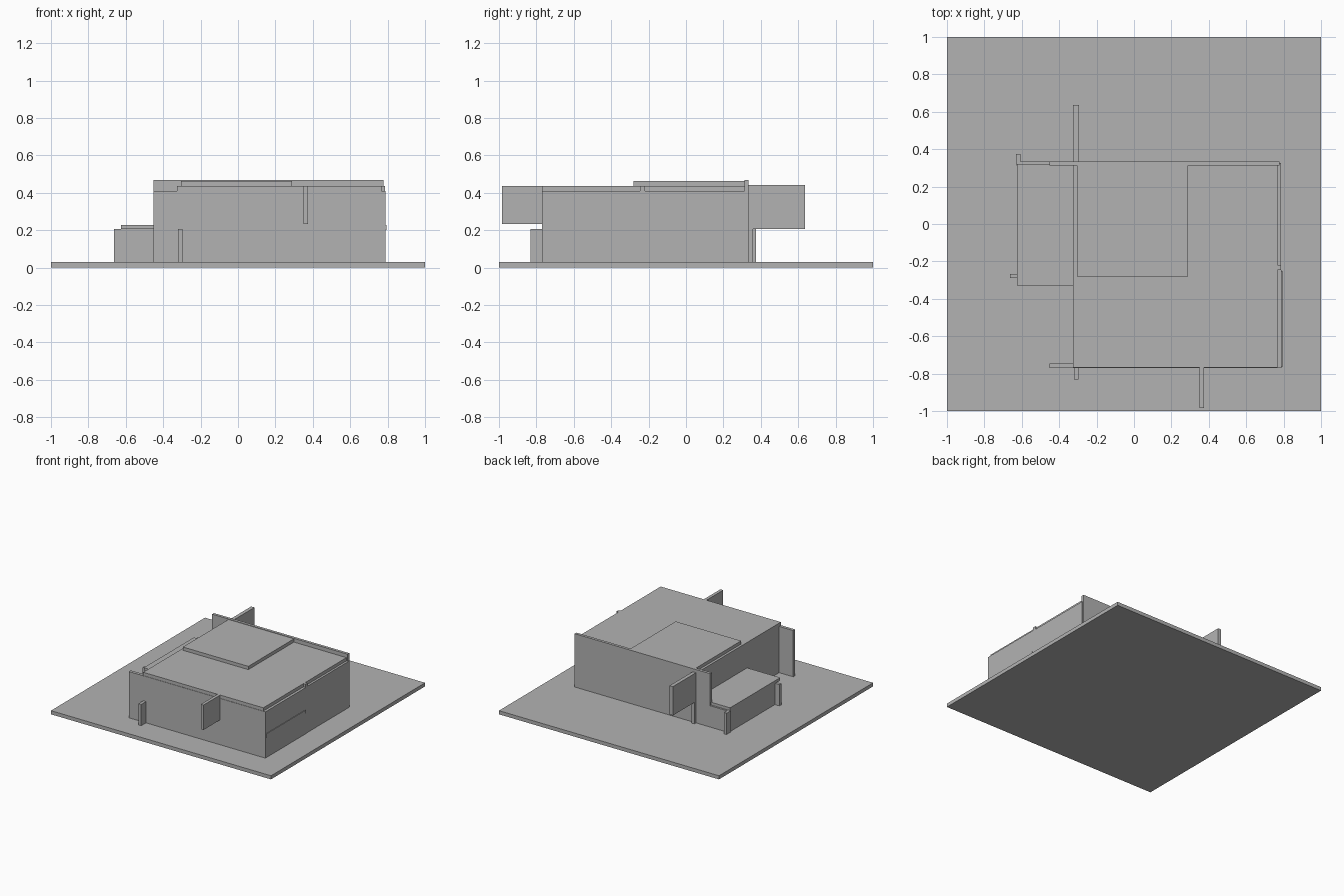
import bpy

if "Cube" in bpy.data.objects:
    bpy.data.objects.remove(bpy.data.objects["Cube"], do_unlink=True)

# One plain grey for the whole model
grey = bpy.data.materials.new("plain_grey")
grey.use_nodes = True
colour = (0.45, 0.45, 0.45, 1)
grey.diffuse_color = colour
grey.node_tree.nodes["Principled BSDF"].inputs["Base Color"].default_value = colour

GROUND, LOW, WALL, ROOF = 0.03, 0.205, 0.41, 0.437


def prism(name, axis, outline, lo, hi):
    """Extrude an outline in the plane across the given axis (y or z)."""
    def place(a, b, t):
        return (a, t, b) if axis == "y" else (a, b, t)
    n = len(outline)
    verts = [place(a, b, t) for t in (lo, hi) for a, b in outline]
    faces = [tuple(range(n))[::-1], tuple(range(n, 2 * n))]
    faces += [(i, (i + 1) % n, n + (i + 1) % n, n + i) for i in range(n)]
    if axis == "y":
        faces = [f[::-1] for f in faces]
    mesh = bpy.data.meshes.new(name)
    mesh.from_pydata(verts, [], faces)
    mesh.materials.append(grey)
    obj = bpy.data.objects.new(name, mesh)
    bpy.context.collection.objects.link(obj)
    return obj


def box(name, x, y, z):
    corners = [(x[0], y[0]), (x[1], y[0]), (x[1], y[1]), (x[0], y[1])]
    return prism(name, "z", corners, *z)


# Ground slab
box("ground_slab", (-1, 1), (-1, 1), (0, GROUND))

# Main volume: solid core with the roof slab on top
box("main_core", (-0.325, 0.767), (-0.767, 0.312), (GROUND, ROOF))
box("raised_roof", (-0.305, 0.29), (-0.28, 0.312), (ROOF, 0.464))

# Front wall with its wing past the left-hand corner
box("front_wall", (-0.453, 0.787), (-0.77, -0.745), (GROUND, WALL))

# Back wall, stepped down beside the annex
back_outline = [(-0.628, GROUND), (0.777, GROUND), (0.777, 0.468),
                (-0.453, 0.468), (-0.453, LOW), (-0.628, LOW)]
prism("back_wall", "y", back_outline, 0.312, 0.335)

# Side wall, its tall pier and its narrow ledge
box("side_wall_front", (0.765, 0.788), (-0.77, -0.245), (GROUND, WALL))
box("side_wall_back", (0.765, 0.785), (-0.22, 0.327), (GROUND, WALL))
box("side_wall_pier", (0.765, 0.786), (-0.245, -0.22), (GROUND, ROOF))
box("side_ledge", (0.765, 0.793), (-0.765, -0.25), (0.2, 0.228))

# Low annex with an overhanging roof
box("annex_core", (-0.622, -0.32), (-0.27, 0.315), (GROUND, LOW))
box("annex_front_wall", (-0.663, -0.32), (-0.29, -0.266), (GROUND, LOW))
box("annex_roof", (-0.625, -0.32), (-0.33, 0.32), (LOW, 0.228))

# Blade walls standing out from the house
box("front_upper_fin", (0.35, 0.375), (-0.983, -0.75), (0.233, ROOF))
box("front_lower_fin", (-0.322, -0.297), (-0.832, -0.75), (GROUND, LOW))
box("back_upper_fin", (-0.325, -0.295), (0.32, 0.635), (LOW, 0.442))
box("back_lower_fin", (-0.325, -0.3), (0.32, 0.357), (GROUND, LOW))
box("annex_back_fin", (-0.63, -0.607), (0.315, 0.373), (GROUND, LOW))
